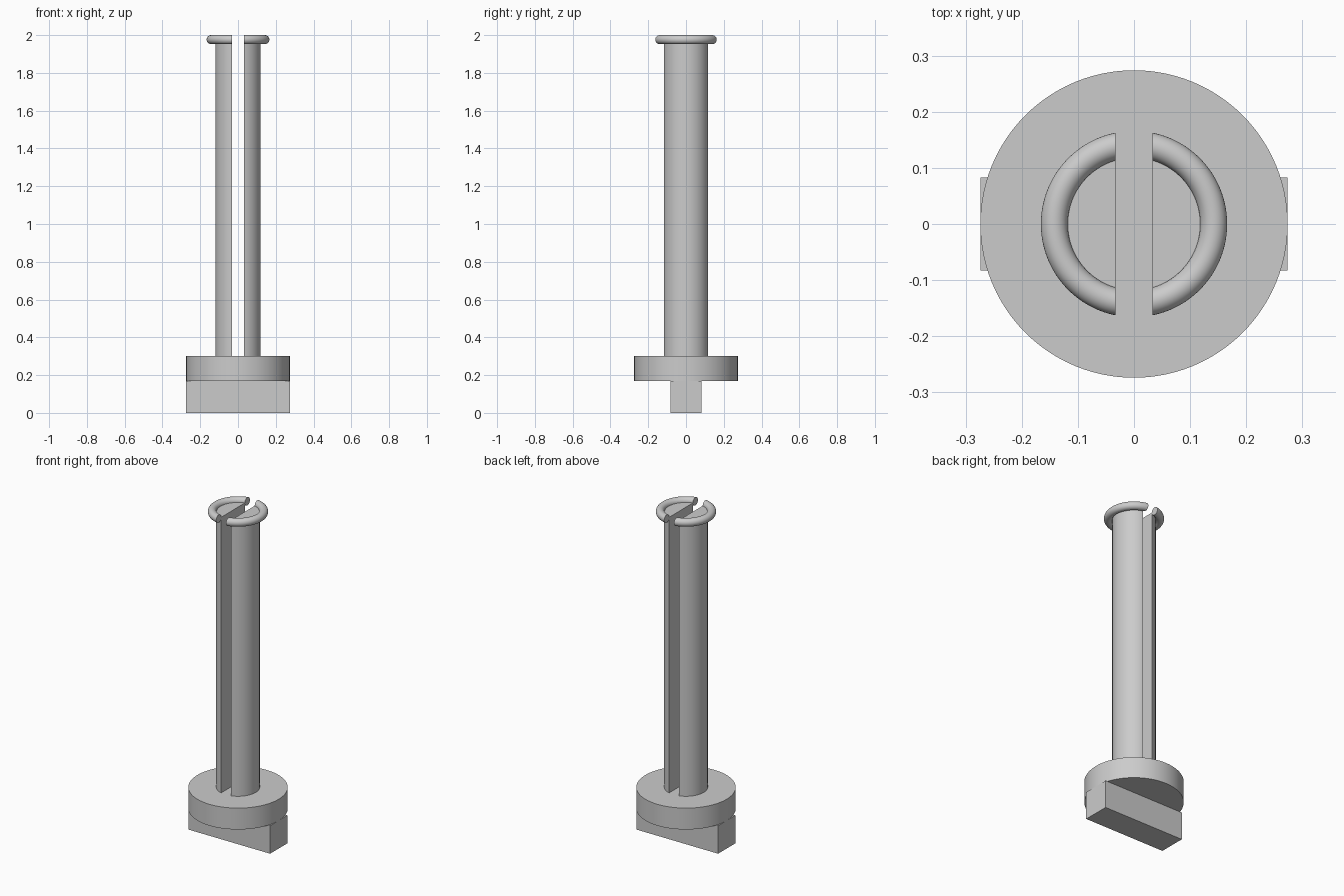
import bpy
import bmesh
import math

cube = bpy.data.objects.get("Cube")
if cube:
    bpy.data.objects.remove(cube, do_unlink=True)

BASE_R = 0.274
SHAFT_R = 0.12
TAB_TOP, FLANGE_TOP, SHAFT_TOP = 0.17, 0.30, 1.976
SLOT = 0.033  # half width of the slot

grey = bpy.data.materials.new("plain grey")
grey.use_nodes = True
colour = (0.6, 0.6, 0.6, 1)
grey.diffuse_color = colour
grey.node_tree.nodes["Principled BSDF"].inputs["Base Color"].default_value = colour


def finish(name):
    obj = bpy.context.object
    obj.name = obj.data.name = name
    obj.data.materials.append(grey)
    return obj


def smooth(obj):
    bpy.ops.object.select_all(action="DESELECT")
    obj.select_set(True)
    bpy.context.view_layer.objects.active = obj
    bpy.ops.object.shade_smooth_by_angle(angle=math.radians(35))


def cylinder(name, radius, bottom, top):
    bpy.ops.mesh.primitive_cylinder_add(
        vertices=96, radius=radius, depth=top - bottom,
        location=(0, 0, (bottom + top) / 2))
    return finish(name)


def split_by_slot(obj):
    """Keep one capped half beside the slot and mirror it to the other side."""
    bm = bmesh.new()
    bm.from_mesh(obj.data)
    bmesh.ops.bisect_plane(
        bm, geom=bm.verts[:] + bm.edges[:] + bm.faces[:],
        plane_co=(SLOT, 0, 0), plane_no=(1, 0, 0), clear_inner=True)
    bmesh.ops.holes_fill(bm, edges=[e for e in bm.edges if e.is_boundary], sides=0)
    bmesh.ops.recalc_face_normals(bm, faces=bm.faces[:])
    bm.to_mesh(obj.data)
    bm.free()
    mirror = obj.modifiers.new("mirror", "MIRROR")
    mirror.use_mirror_merge = False


# Flat tab under the flange
bpy.ops.mesh.primitive_cube_add(size=1, location=(0, 0, TAB_TOP / 2))
tab = finish("bottom_tab")
tab.scale = (2 * BASE_R, 0.166, TAB_TOP)

# Round flange
smooth(cylinder("flange", BASE_R, TAB_TOP, FLANGE_TOP))

# Slotted shaft
shaft = cylinder("split_shaft", SHAFT_R, FLANGE_TOP, SHAFT_TOP)
split_by_slot(shaft)
smooth(shaft)

# Slotted retaining ring around the shaft's top edge
bpy.ops.mesh.primitive_torus_add(
    major_segments=96, minor_segments=32, major_radius=0.142,
    minor_radius=0.024, location=(0, 0, SHAFT_TOP))
ring = finish("split_ring")
split_by_slot(ring)
smooth(ring)
